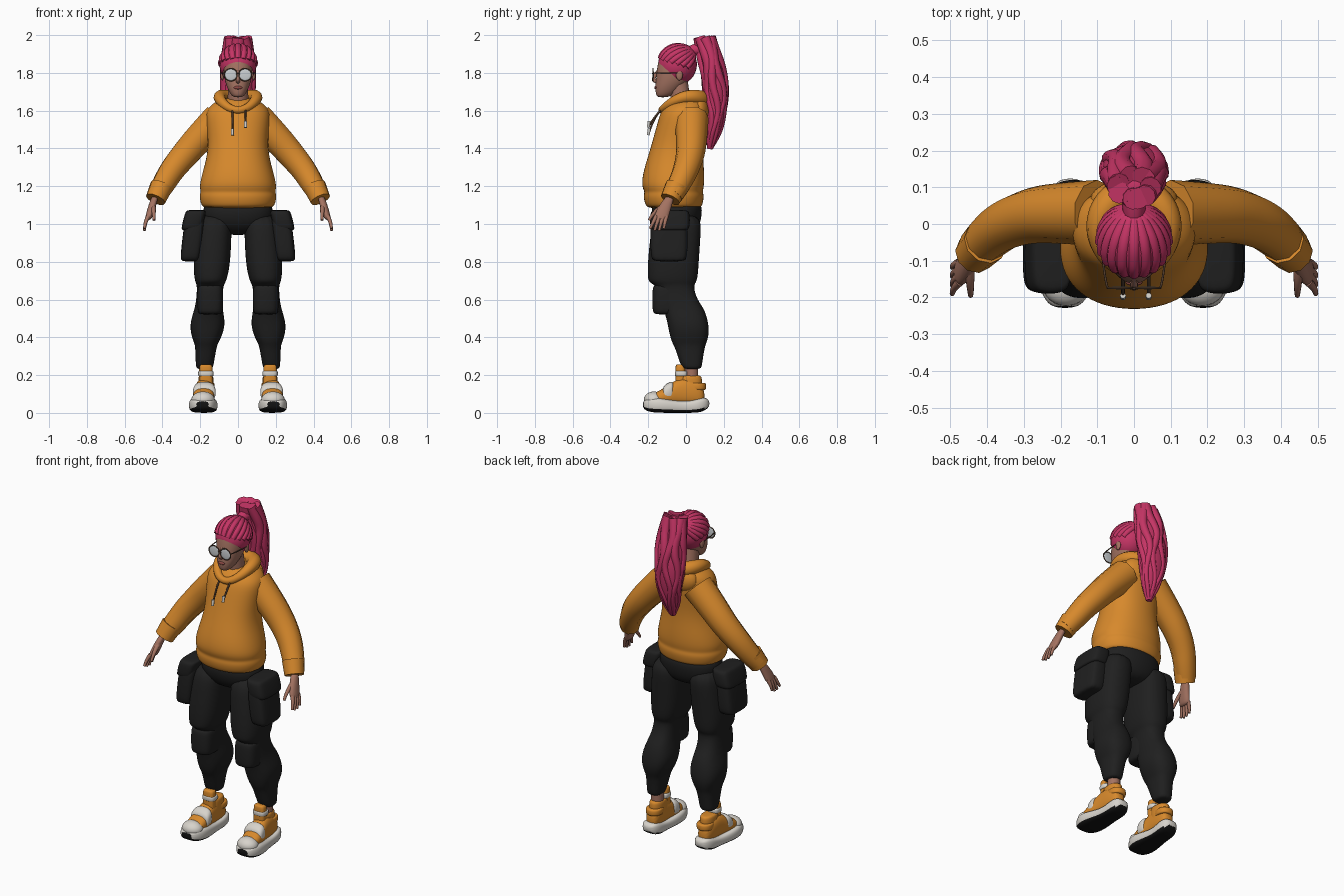
import bpy, bmesh, math
from math import sin, cos, pi, tau
from mathutils import Vector

cube = bpy.data.objects.get("Cube")
if cube:
    bpy.data.objects.remove(cube)


def material(name, *colour):
    mat = bpy.data.materials.new(name)
    mat.use_nodes = True
    mat.diffuse_color = (*colour, 1)
    shader = next(node for node in mat.node_tree.nodes if node.type == 'BSDF_PRINCIPLED')
    shader.inputs["Base Color"].default_value = (*colour, 1)
    return mat


ORANGE = material("orange cloth", .68, .25, .025)
PINK = material("pink hair", .56, .035, .13)
BLACK = material("black cloth", .014, .014, .014)
SKIN = material("skin", .37, .17, .12)
WHITE = material("off white", .68, .65, .6)
LENS = material("pale lens", .6, .63, .65)
RUBBER = material("black rubber", .006, .006, .006)
LIP = material("lip", .28, .07, .06)
CORD = material("cord brown", .09, .05, .03)


def finish(ob, mat, mirror=False, smooth_levels=0):
    ob.data.materials.append(mat)
    for face in ob.data.polygons:
        face.use_smooth = True
    if mirror:
        modifier = ob.modifiers.new("mirror", 'MIRROR')
        modifier.use_mirror_merge = False
    if smooth_levels:
        modifier = ob.modifiers.new("smooth", 'SUBSURF')
        modifier.levels = modifier.render_levels = smooth_levels
    return ob


def from_bmesh(name, bm):
    bmesh.ops.recalc_face_normals(bm, faces=bm.faces)
    mesh = bpy.data.meshes.new(name)
    bm.to_mesh(mesh)
    bm.free()
    ob = bpy.data.objects.new(name, mesh)
    bpy.context.collection.objects.link(ob)
    return ob


def loft(name, mat, rows, axis='Z', power=2.2, mirror=False, centre=0, lean=0, sides=16):
    """Skin rounded sections (level, half width, low, high); centre shifts by lean per level."""
    bm = bmesh.new()
    rings = []
    for level, half, low, high in rows:
        middle = centre + lean * (level - rows[0][0])
        ring = []
        for i in range(sides):
            angle = tau * i / sides
            u, v = (math.copysign(abs(f) ** (2 / power), f) for f in (cos(angle), sin(angle)))
            x, other = middle + u * half, (low + high + v * (high - low)) / 2
            ring.append(bm.verts.new((x, other, level) if axis == 'Z' else (x, level, other)))
        rings.append(ring)
    for lower, upper in zip(rings, rings[1:]):
        for i in range(sides):
            j = (i + 1) % sides
            bm.faces.new((lower[i], lower[j], upper[j], upper[i]))
    bm.faces.new(rings[0])
    bm.faces.new(rings[-1])
    return finish(from_bmesh(name, bm), mat, mirror, 2)


def block(name, mat, centre, half, lean=0, power=4):
    """Mirrored pair of soft-edged blocks."""
    (x, y, z), (hx, hy, hz) = centre, half
    rows = [(z + hz * rise, hx * grow, y - hy * grow, y + hy * grow)
            for rise, grow in ((-1, .85), (-.8, 1), (.8, 1), (1, .85))]
    return loft(name, mat, rows, power=power, mirror=True, centre=x, lean=lean)


def tube(name, mat, points, start, end=None, mirror=False, cyclic=False):
    """Round tube whose radius runs from start to end."""
    end = end or start
    curve = bpy.data.curves.new(name, 'CURVE')
    curve.dimensions = '3D'
    curve.bevel_depth, curve.bevel_resolution, curve.resolution_u = 1, 3, 5
    curve.use_fill_caps = True
    spline = curve.splines.new('NURBS')
    count = len(points)
    spline.points.add(count - 1)
    for i, (point, position) in enumerate(zip(spline.points, points)):
        t = (1 - cos(tau * i / count)) / 2 if cyclic else i / (count - 1)
        point.co, point.radius = (*position, 1), start + (end - start) * t
    spline.order_u = min(3, count)
    spline.use_endpoint_u, spline.use_cyclic_u = not cyclic, cyclic
    ob = bpy.data.objects.new(name, curve)
    bpy.context.collection.objects.link(ob)
    bpy.ops.object.select_all(action='DESELECT')
    ob.select_set(True)
    bpy.context.view_layer.objects.active = ob
    bpy.ops.object.convert(target='MESH')
    return finish(bpy.context.view_layer.objects.active, mat, mirror)


def ball(name, mat, centre, radii, mirror=False, cut=None):
    bm = bmesh.new()
    bmesh.ops.create_uvsphere(bm, u_segments=24, v_segments=16, radius=1)
    for vert in bm.verts:
        vert.co = Vector(centre) + vert.co * Vector(radii)
    if cut:
        bmesh.ops.bisect_plane(bm, geom=bm.verts[:] + bm.edges[:] + bm.faces[:],
                               plane_co=cut[0], plane_no=cut[1], clear_inner=True)
    return finish(from_bmesh(name, bm), mat, mirror)


# Hoodie
loft("hoodie_body", ORANGE, [
    (1.08, .18, -.2, .08), (1.1, .2, -.22, .09), (1.15, .21, -.23, .1), (1.17, .2, -.22, .09),
    (1.2, .21, -.24, .1), (1.28, .19, -.23, .1), (1.4, .155, -.19, .09), (1.55, .175, -.15, .11),
    (1.61, .17, -.13, .11), (1.65, .12, -.09, .1), (1.67, .07, -.06, .08)])
tube("sleeves", ORANGE, [(.1, .03, 1.56), (.2, .03, 1.46), (.28, .025, 1.37), (.35, 0, 1.285),
                         (.4, -.04, 1.2), (.43, -.07, 1.15)], .09, .055, mirror=True)
tube("cuffs", ORANGE, [(.405, -.05, 1.2), (.436, -.083, 1.13)], .062, .055, mirror=True)
ring = [tau * i / 12 for i in range(12)]
tube("hood_collar", ORANGE, [(.1 * sin(a), -.02 - .11 * cos(a), 1.65 - .03 * cos(a) - .02 * cos(2 * a))
                             for a in ring], .02, .045, cyclic=True)
ball("hood_drape", ORANGE, (0, .065, 1.6), (.12, .06, .085))
for side, x, low in (("right", -.03, 1.47), ("left", .04, 1.51)):
    tube(side + "_drawstring", CORD, [(x, -.125, 1.61), (x, -.17, 1.57), (x, -.2, low)], .005)
    tube(side + "_string_tip", WHITE, [(x, -.195, low + .035), (x, -.2, low)], .008)

# Hands
loft("palms", SKIN, [(1.02, .015, -.165, -.1), (1.04, .02, -.17, -.09), (1.08, .021, -.155, -.08),
                     (1.16, .02, -.1, -.055)], mirror=True, centre=.477, lean=-.3)
for i, finger in enumerate(("index", "middle", "ring", "little")):
    base, tip, drop = -.158 + .018 * i, -.19 + .024 * i, .96 + .01 * abs(i - 1.5)
    tube(finger + "_fingers", SKIN, [(.475, base, 1.04), (.493, (base + tip) / 2, 1.01),
                                     (.495, tip, drop)], .012, .007, mirror=True)
tube("thumbs", SKIN, [(.45, -.11, 1.1), (.445, -.17, 1.07), (.445, -.195, 1.02)], .015, .007, mirror=True)

# Trousers
loft("trouser_hips", BLACK, [(1.14, .18, -.18, .085), (1.05, .195, -.19, .09),
                             (.98, .17, -.16, .07), (.94, .07, -.1, .03)])
loft("trouser_legs", BLACK, [
    (1.06, .09, -.17, .085), (.95, .095, -.19, .08), (.8, .1, -.205, .07), (.72, .09, -.205, .065),
    (.69, .08, -.2, .055), (.67, .07, -.15, .04), (.6, .07, -.15, .06), (.55, .075, -.12, .1),
    (.48, .095, -.1, .12), (.42, .087, -.09, .125), (.37, .065, -.075, .11), (.35, .057, -.06, .1),
    (.25, .048, -.03, .085), (.23, .042, -.01, .08)],
    power=2.5, mirror=True, centre=.12, lean=-.07)
block("knee_pads", BLACK, (.147, -.1, .6), (.07, .08, .08), power=3)
block("cargo_pockets", BLACK, (.255, -.09, .92), (.055, .1, .12), lean=-.12)
block("pocket_flaps", BLACK, (.248, -.085, 1.02), (.057, .107, .055), lean=-.25)

# Shoes
tube("ankles", SKIN, [(.17, .03, .14), (.17, .03, .28)], .036)
sole = loft("shoe_soles", WHITE, [
    (-.23, .035, .025, .06), (-.2, .062, .005, .08), (-.15, .08, 0, .085), (-.08, .073, 0, .07),
    (0, .056, 0, .06), (.06, .06, 0, .075), (.1, .05, .01, .085), (.125, .025, .035, .065)],
    axis='Y', power=3.5, mirror=True, centre=.188, lean=-.04)
sole.data.materials.append(RUBBER)
for face in sole.data.polygons:
    x, y, z = face.center
    on_toe = y < -.2 and abs(x - .187) < .04 and z < .05
    if face.normal.z < -.5 or on_toe:
        face.material_index = 1
loft("shoe_uppers", ORANGE, [
    (-.2, .04, .05, .085), (-.16, .056, .04, .11), (-.1, .058, .04, .14), (-.05, .05, .04, .18),
    (0, .048, .04, .19), (.06, .045, .04, .17), (.1, .03, .04, .13)],
    axis='Y', power=2.5, mirror=True, centre=.185, lean=-.04)
ball("shoe_toe_caps", WHITE, (.185, -.17, .07), (.062, .053, .043), mirror=True)
loft("shoe_straps", WHITE, [(-.125, .05, .06, .125), (-.115, .063, .06, .15), (-.075, .06, .06, .17),
                            (-.065, .05, .06, .16)],
     axis='Y', power=2.8, mirror=True, centre=.178)
block("shoe_collars", ORANGE, (.17, .02, .15), (.042, .067, .05), power=2.2)
block("heel_straps", ORANGE, (.17, .055, .14), (.048, .053, .02), power=2.2)
block("shoe_tongues", ORANGE, (.17, -.03, .19), (.037, .027, .068), power=3)
block("tongue_bands", WHITE, (.17, -.025, .208), (.042, .035, .015), power=3)

# Head
tube("neck", SKIN, [(0, -.01, 1.58), (0, -.03, 1.66), (0, -.04, 1.75)], .058, .052)
loft("face", SKIN, [
    (1.67, .022, -.15, -.1), (1.685, .04, -.16, -.06), (1.72, .058, -.165, -.02),
    (1.76, .072, -.16, .02), (1.82, .08, -.157, .04), (1.9, .074, -.14, .04), (1.93, .045, -.11, .02)])
tube("nose", SKIN, [(0, -.15, 1.81), (0, -.168, 1.78), (0, -.174, 1.76), (0, -.155, 1.755)], .008, .012)
ball("lips", LIP, (0, -.16, 1.722), (.023, .008, .009))
ball("ears", SKIN, (.083, -.035, 1.79), (.01, .018, .03), mirror=True)

# Glasses
ball("lenses", LENS, (.038, -.174, 1.79), (.032, .004, .031), mirror=True)
tube("rims", CORD, [(.038 + .035 * cos(a), -.174, 1.79 + .034 * sin(a)) for a in ring],
     .003, mirror=True, cyclic=True)
tube("bridge", CORD, [(-.01, -.175, 1.795), (0, -.178, 1.8), (.01, -.175, 1.795)], .003)
tube("temples", CORD, [(.072, -.174, 1.8), (.085, -.13, 1.8), (.088, -.03, 1.8)], .003, mirror=True)

# Swept back hair
skull, size = Vector((0, -.045, 1.845)), Vector((.098, .103, .108))
ball("hair_cap", PINK, skull, size, cut=((0, -.15, 1.86), (0, .9, 1)))
gather = Vector((0, .8, .6))
for k in range(-7, 8):
    a = k * .3
    hairline = Vector((sin(a), -cos(a), .32 - .16 * abs(a) ** 1.5))
    steps = [hairline.lerp(gather, i / 6).normalized() for i in range(7)]
    tube("swept_lock", PINK, [skull + step * size * .93 for step in steps], .015, .02)
tube("hair_tie", PINK, [(0, .02, 1.915), (0, .05, 1.925), (0, .1, 1.93)], .028, .038)


# Ponytail with wavy locks
def tail_section(t):
    """Height, half width and depth centre, from the crown (0) to the tip (1)."""
    width = .01 + .085 * max(0, sin(pi * (.12 + .88 * t))) ** .6
    return 1.985 - .585 * t, width, .1 + .06 * sin(pi * t * .85)


sections = [tail_section(i / 9) for i in range(10)]
loft("ponytail", PINK, [(z, w * .92, y - w * .65, y + w * .65) for z, w, y in sections])
for k in range(10):
    path = []
    for i, (z, w, y) in enumerate(sections):
        angle = tau * k / 10 + .28 * sin(i * 1.3 + k * 2)
        path.append((w * .8 * cos(angle), y + w * .55 * sin(angle), z))
    tube("ponytail_lock", PINK, path, .03, .01)
